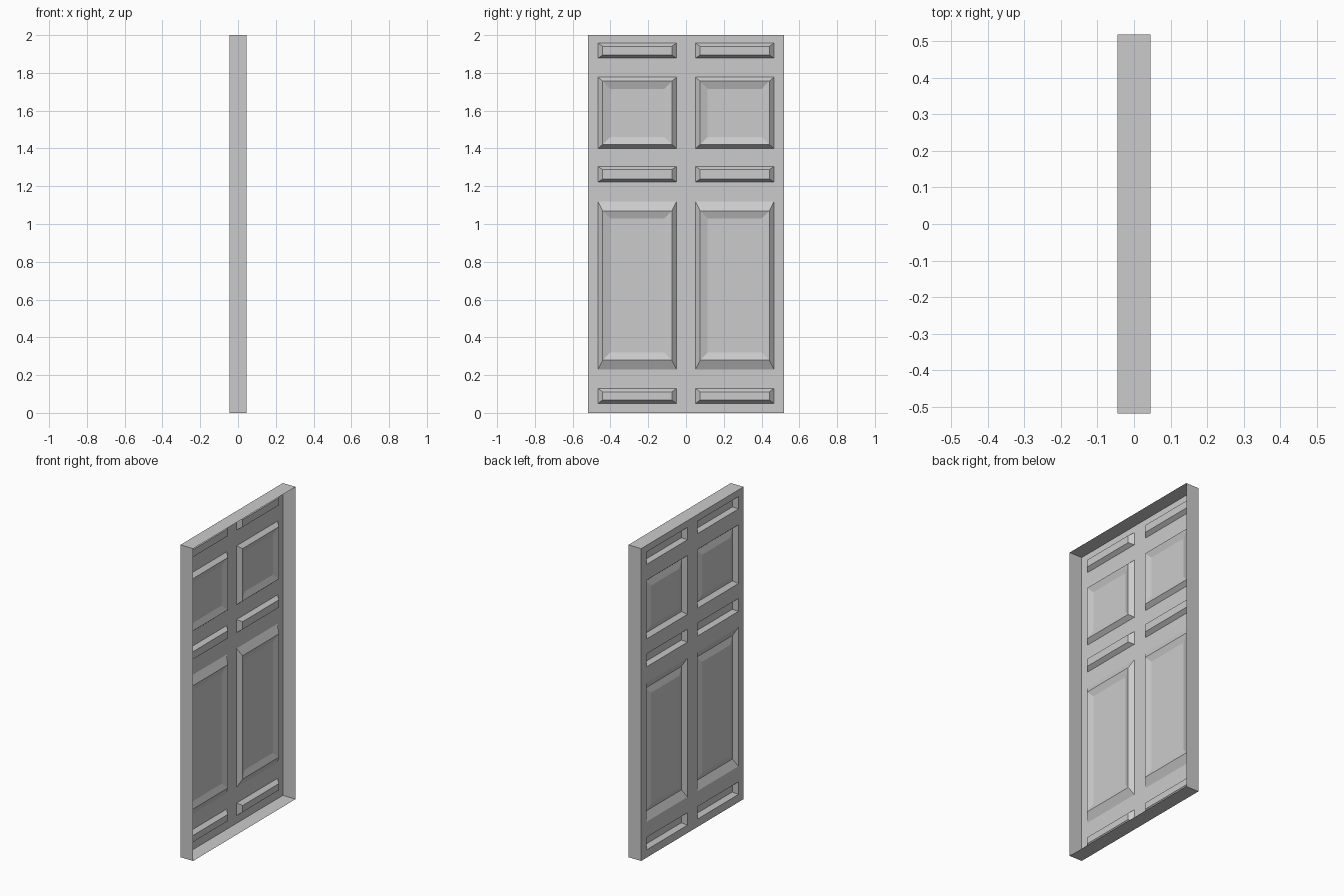
import bpy
import bmesh

cube = bpy.data.objects.get("Cube")
if cube:
    bpy.data.objects.remove(cube, do_unlink=True)

# Dimensions of the hollow door skin, open on its +x side
HALF_W, HALF_T, HEIGHT = 0.518, 0.045, 2.0
RECESS, RAISE = 0.025, 0.014
SIDE_BEVEL, FIELD_SLOPE = 0.025, 0.04

# Panel rows: bottom, top, height of the sloped moulding, has a raised field
ROWS = [
    (0.05, 0.13, 0.019, False),
    (0.23, 1.12, 0.05, True),
    (1.222, 1.305, 0.017, False),
    (1.40, 1.777, 0.021, True),
    (1.878, 1.957, 0.016, False),
]
COLUMNS = [(-0.466, -0.05), (0.05, 0.466)]

bm = bmesh.new()


def rect(y0, y1, z0, z1, depth):
    x = -HALF_T + depth
    return [bm.verts.new((x, y, z))
            for y, z in ((y0, z0), (y0, z1), (y1, z1), (y1, z0))]


def bridge(a, b):
    for i in range(4):
        j = (i + 1) % 4
        bm.faces.new((a[i], a[j], b[j], b[i]))


def panel(y0, y1, z0, z1, dz, raised):
    """Sunken moulding, with an optional raised field in the middle."""
    outer = rect(y0, y1, z0, z1, 0)
    y0, y1, z0, z1 = y0 + SIDE_BEVEL, y1 - SIDE_BEVEL, z0 + dz, z1 - dz
    inner = rect(y0, y1, z0, z1, RECESS)
    bridge(outer, inner)
    if raised:
        s = FIELD_SLOPE
        field = rect(y0 + s, y1 - s, z0 + s, z1 - s, RECESS - RAISE)
        bridge(inner, field)
        inner = field
    bm.faces.new(inner)


# Stiles and rails between the panel openings
ys = [-HALF_W] + [y for c in COLUMNS for y in c] + [HALF_W]
zs = [0] + [z for r in ROWS for z in r[:2]] + [HEIGHT]
for i in range(len(ys) - 1):
    for j in range(len(zs) - 1):
        if i % 2 and j % 2:
            panel(*ys[i:i + 2], *zs[j:j + 2], *ROWS[j // 2][2:])
        else:
            bm.faces.new(rect(*ys[i:i + 2], *zs[j:j + 2], 0))

# Edges of the door
bridge(rect(-HALF_W, HALF_W, 0, HEIGHT, 2 * HALF_T),
       rect(-HALF_W, HALF_W, 0, HEIGHT, 0))

bmesh.ops.remove_doubles(bm, verts=bm.verts, dist=0.0005)
bmesh.ops.recalc_face_normals(bm, faces=bm.faces)
if sum(f.normal.x * f.calc_area() for f in bm.faces) > 0:
    bmesh.ops.reverse_faces(bm, faces=bm.faces)

mesh = bpy.data.meshes.new("door_panel")
bm.to_mesh(mesh)
bm.free()
door = bpy.data.objects.new("door_panel", mesh)
bpy.context.collection.objects.link(door)

# Plain grey paint
grey = bpy.data.materials.new("light_grey")
grey.use_nodes = True
color = (0.6, 0.6, 0.6, 1)
grey.diffuse_color = color
grey.node_tree.nodes["Principled BSDF"].inputs["Base Color"].default_value = color
mesh.materials.append(grey)
